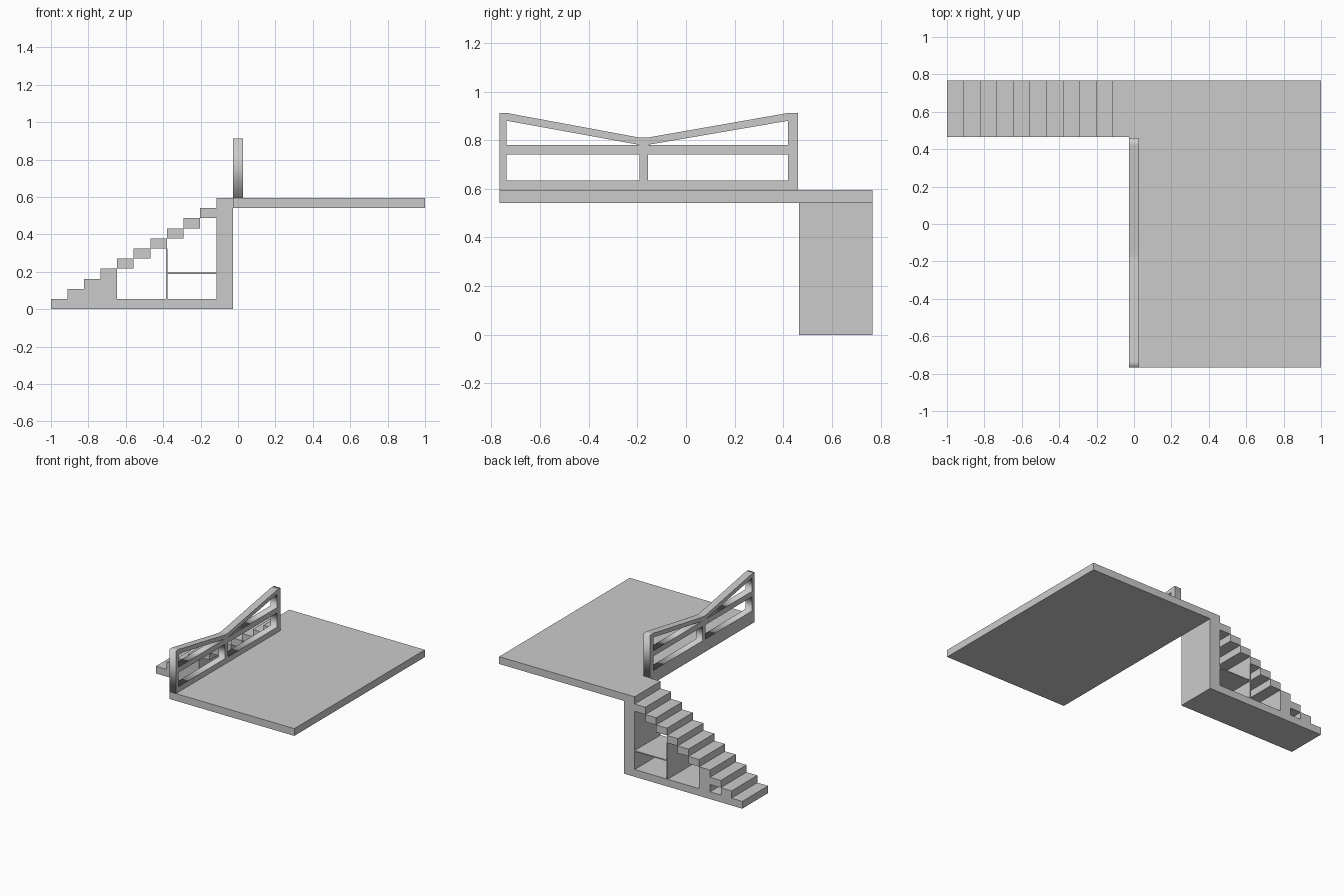
import bpy
from mathutils import Matrix

if "Cube" in bpy.data.objects:
    bpy.data.objects.remove(bpy.data.objects["Cube"])

Y0, Y1 = 0.464, 0.767      # stair depth range
RISE = 0.595 / 11          # step height
RUN = 0.885 / 10           # step length
POST_X, WALL_X = -0.115, -0.027


def box(name, x0, x1, y0, y1, z0, z1):
    xs, ys, zs = (x0, x1), (y0, y1), (z0, z1)
    verts = [(x, y, z) for x in xs for y in ys for z in zs]
    faces = [(0, 1, 3, 2), (4, 6, 7, 5), (0, 4, 5, 1),
             (2, 3, 7, 6), (0, 2, 6, 4), (1, 5, 7, 3)]
    mesh = bpy.data.meshes.new(name)
    mesh.from_pydata(verts, [], faces)
    ob = bpy.data.objects.new(name, mesh)
    bpy.context.collection.objects.link(ob)
    return ob


def plate(name, loops, x0, x1):
    """Extrude a (y, z) outline with holes along x."""
    cu = bpy.data.curves.new(name, 'CURVE')
    cu.dimensions = '2D'
    cu.fill_mode = 'BOTH'
    cu.extrude = (x1 - x0) / 2
    for pts in loops:
        sp = cu.splines.new('POLY')
        sp.points.add(len(pts) - 1)
        for p, (y, z) in zip(sp.points, pts):
            p.co = (y, z, 0, 1)
        sp.use_cyclic_u = True
    ob = bpy.data.objects.new(name, cu)
    bpy.context.collection.objects.link(ob)
    bpy.ops.object.select_all(action='DESELECT')
    ob.select_set(True)
    bpy.context.view_layer.objects.active = ob
    bpy.ops.object.convert(target='MESH')
    ob = bpy.context.view_layer.objects.active
    # local x -> y, local y -> z, local z -> x
    ob.data.transform(Matrix(((0, 0, 1, (x0 + x1) / 2), (1, 0, 0, 0),
                              (0, 1, 0, 0), (0, 0, 0, 1))))
    return ob


# Upper floor
box("floor_slab", WALL_X, 1, -Y1, Y1, 0.541, 0.595)

# Stair base, end wall and treads
box("stair_base", -1, POST_X, Y0, Y1, 0, RISE)
box("stair_end_wall", POST_X, WALL_X, Y0, Y1, 0, 0.595)
for i in range(1, 10):
    x = -1 + i * RUN
    box(f"tread_{i}", x, x + RUN, Y0, Y1, i * RISE, (i + 1) * RISE)

# Solid support under the lower steps, with a niche open to the back
box("stair_support", -1 + 3 * RUN, -1 + 4 * RUN, Y0, Y1, RISE, 3 * RISE)
box("niche_panel", -1 + 2 * RUN, -1 + 3 * RUN, Y0, Y0 + 0.012, RISE, 2 * RISE)

# Thin shelving under the stairs
box("shelf_divider", -0.386, -0.378, Y0, Y1, RISE, 6 * RISE)
box("shelf_board", -0.378, POST_X, Y0, Y1, 0.187, 0.195)

# Railing: outline dipping at the middle, with four openings
c0, c1 = -0.192, -0.157          # centre post
l, r = -0.737, 0.42              # inner faces of the end posts
outline = [(-Y1, 0.595), (0.46, 0.595), (0.46, 0.912), (r, 0.912),
           (c1, 0.811), (c0, 0.811), (l, 0.912), (-Y1, 0.912)]
holes = [[(a, 0.635), (b, 0.635), (b, 0.741), (a, 0.741)]
         for a, b in ((l, c0), (c1, r))]
holes += [[(l, 0.781), (c0, 0.781), (l, 0.88)],
          [(c1, 0.781), (r, 0.781), (r, 0.88)]]
plate("railing", [outline] + holes, WALL_X, 0.027)
